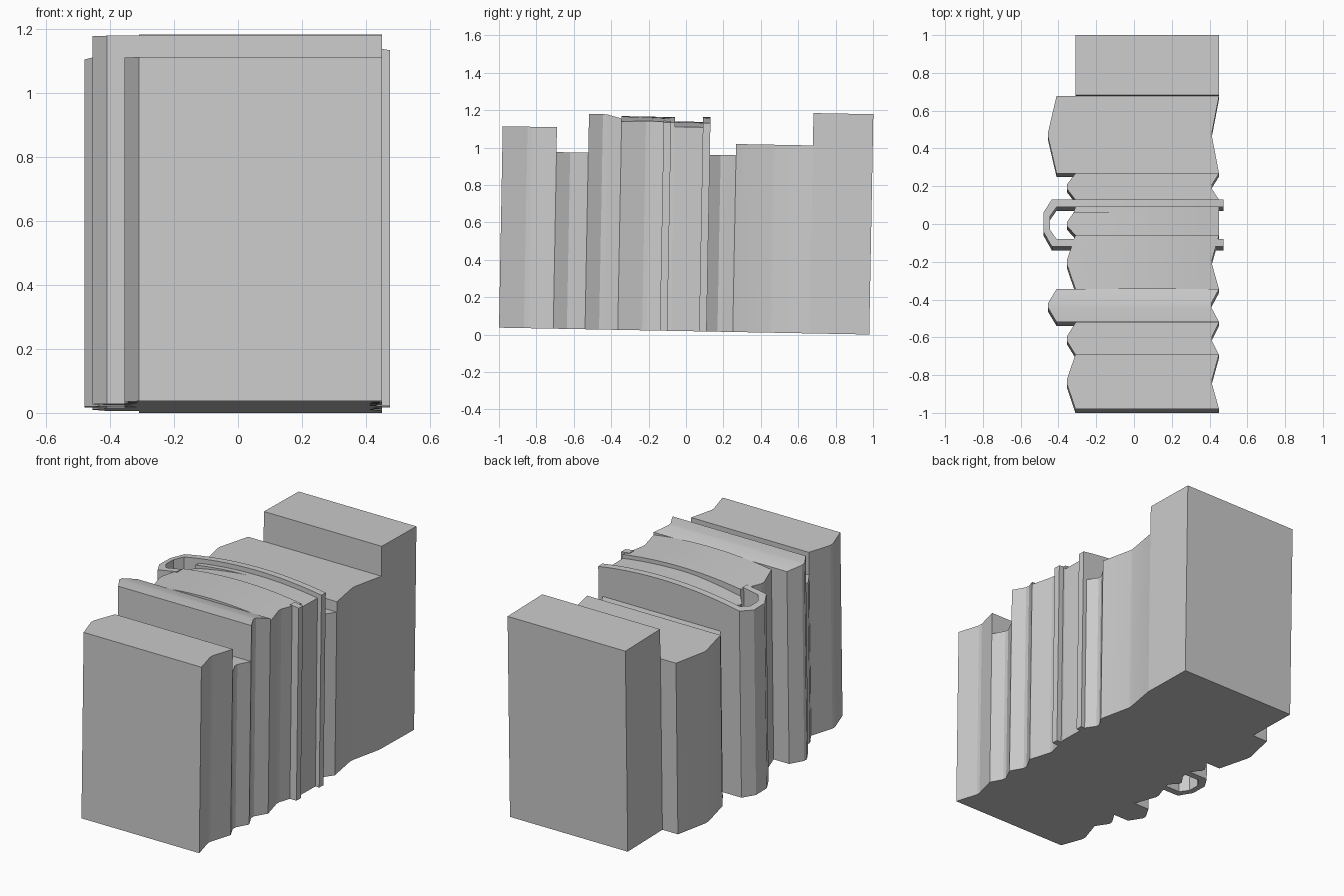
import bpy, bmesh, math
from mathutils import Matrix

cube = bpy.data.objects.get("Cube")
if cube:
    bpy.data.objects.remove(cube)

grey = bpy.data.materials.new("light_grey")
grey.use_nodes = True
grey.diffuse_color = (0.6, 0.6, 0.6, 1)
grey.node_tree.nodes["Principled BSDF"].inputs["Base Color"].default_value = (0.6, 0.6, 0.6, 1)

# The whole model leans back slightly
LEAN = Matrix.Translation((0, -0.01, 0.0185)) @ Matrix.Rotation(-0.0185, 4, 'X')


def finish(name, bm):
    bmesh.ops.remove_doubles(bm, verts=bm.verts, dist=1e-5)
    bmesh.ops.recalc_face_normals(bm, faces=bm.faces)
    bm.transform(LEAN)
    mesh = bpy.data.meshes.new(name)
    bm.to_mesh(mesh)
    bm.free()
    mesh.materials.append(grey)
    ob = bpy.data.objects.new(name, mesh)
    bpy.context.collection.objects.link(ob)
    bpy.ops.object.select_all(action='DESELECT')
    ob.select_set(True)
    bpy.context.view_layer.objects.active = ob
    bpy.ops.object.shade_smooth_by_angle(angle=math.radians(15))


def arch(x):
    return -0.2 * (x - 0.07) ** 2


def block(name, stations, columns=1, shape=None):
    """Upright slab through stations (y, left x, right x, top z)."""
    bm = bmesh.new()
    rings = []
    for y, left, right, top in stations:
        xs = [left + (right - left) * i / columns for i in range(columns + 1)]
        tops = [bm.verts.new((x, y, top + (shape(x) if shape else 0))) for x in xs]
        bases = [bm.verts.new((x, y, 0)) for x in reversed(xs)]
        rings.append(tops + bases)
    n = len(rings[0])
    for a, b in zip(rings, rings[1:]):
        for i in range(n):
            j = (i + 1) % n
            bm.faces.new((a[i], a[j], b[j], b[i]))
    bm.faces.new(rings[0])
    bm.faces.new(rings[-1])
    finish(name, bm)


def chevron(y0, y1, top, bulge=False):
    """Stations for a slab with a ridge on one side and a notch on the other."""
    mid, tip = (y0 + y1) / 2, min(0.012, (y1 - y0) / 10)
    base, peak = (-0.41, -0.455) if bulge else (-0.31, -0.355)
    return [(y0, base, 0.45, top), (mid - tip, peak, 0.413, top),
            (mid + tip, peak, 0.413, top), (y1, base, 0.45, top)]


# Main slabs, front to back
block("front_block", chevron(-0.99, -0.70, 1.077))
block("front_channel", chevron(-0.70, -0.53, 0.944))
block("front_ridge", [(-0.53, -0.41, 0.45, 1.152), (-0.455, -0.455, 0.41, 1.152),
                      (-0.43, -0.455, 0.41, 1.15), (-0.355, -0.41, 0.45, 1.13)])
block("arched_block", chevron(-0.355, -0.07, 1.143), 16, arch)
block("rear_channel", chevron(0.12, 0.26, 0.945))
block("rear_step", chevron(0.26, 0.67, 1.005, bulge=True))
block("back_block", [(0.67, -0.31, 0.45, 1.178), (0.99, -0.31, 0.45, 1.178)])


# Centre core with a shallow ramp sinking to one side
def ramp(x):
    return arch(x) + min(0, x) * 0.06


block("ramped_core", [(-0.07, -0.31, 0.45, 1.12), (-0.02, -0.355, 0.45, 1.12),
                      (0.0, -0.355, 0.45, 1.12), (0.05, -0.32, 0.45, 1.12)], 16, ramp)
block("core_edge", [(0.05, -0.32, 0.45, 1.12), (0.08, -0.31, 0.45, 1.12)], 16, arch)

# Rim behind the core and clip strips
block("rim", [(0.08, -0.41, 0.475, 1.147), (0.12, -0.435, 0.475, 1.147)], 16, arch)
block("clip_strip", [(-0.13, 0.42, 0.475, 1.147), (-0.09, 0.42, 0.475, 1.147)], 2, arch)

# Hooked guide wrapping round the side of the core
outer = [(-0.435, 0.12), (-0.48, 0.05), (-0.48, -0.05), (-0.435, -0.13), (-0.31, -0.13)]
inner = [(-0.41, 0.08), (-0.445, 0.03), (-0.445, -0.04), (-0.41, -0.09), (-0.31, -0.09)]
bm = bmesh.new()
rings = []
for (ox, oy), (ix, iy) in zip(outer, inner):
    rings.append([bm.verts.new(p) for p in (
        (ox, oy, 0), (ix, iy, 0), (ix, iy, 1.147 + arch(ix)), (ox, oy, 1.147 + arch(ox)))])
for a, b in zip(rings, rings[1:]):
    for i in range(4):
        j = (i + 1) % 4
        bm.faces.new((a[i], a[j], b[j], b[i]))
bm.faces.new(rings[0])
bm.faces.new(rings[-1])
finish("hooked_guide", bm)
